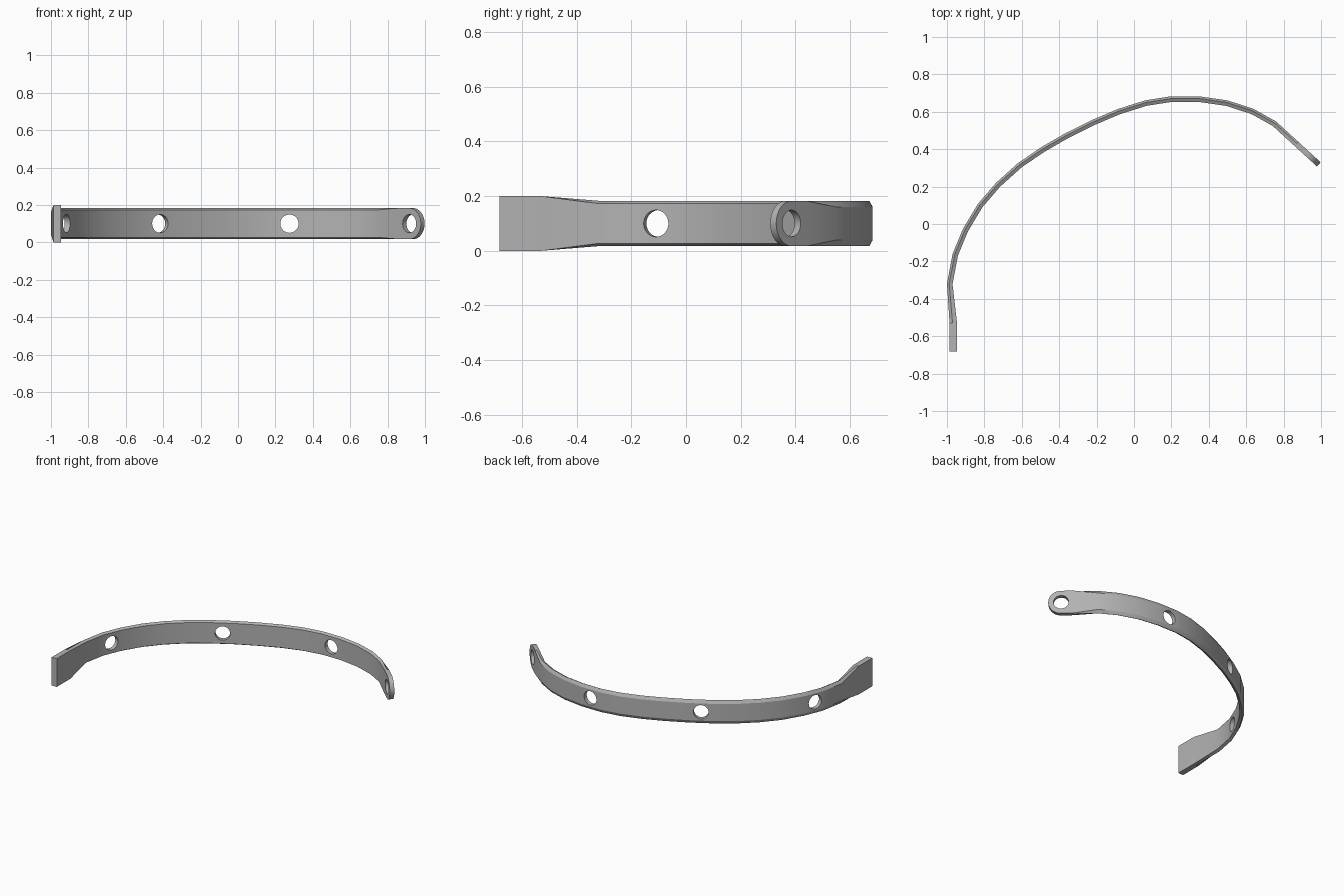
import bpy, bmesh, math
from mathutils import Vector, Matrix

if "Cube" in bpy.data.objects:
    bpy.data.objects.remove(bpy.data.objects["Cube"])

grey = bpy.data.materials.new("plain grey")
grey.use_nodes = True
colour = (0.45, 0.45, 0.45, 1)
grey.diffuse_color = colour
grey.node_tree.nodes["Principled BSDF"].inputs["Base Color"].default_value = colour

MID, RIDGE, INNER, OUTER, HOLE = 0.1, 0.083, 0.073, 0.061, 0.049

# Outer line of the strap in plan, from the flared end to the eyelet
path = [Vector(p) for p in (
    (-0.986, -0.683), (-0.986, -0.53), (-1.0, -0.32), (-0.97, -0.16),
    (-0.915, -0.027), (-0.835, 0.107), (-0.738, 0.22), (-0.62, 0.326),
    (-0.497, 0.41), (-0.364, 0.487), (-0.225, 0.556), (-0.086, 0.615),
    (0.06, 0.661), (0.2, 0.683), (0.353, 0.682), (0.5, 0.661),
    (0.64, 0.615), (0.76, 0.548))]
tip = Vector((0.998, 0.33))
along = (tip - path[-1]).normalized()
eye = tip - along * RIDGE


def inward(t):
    return Vector((t.y, -t.x)).normalized()


# Each ring: plan point, inward direction, thickness, half heights (outer, ridge, inner)
rings = []
for i, p in enumerate(path):
    a = path[max(i - 1, 0)]
    b = path[i + 1] if i + 1 < len(path) else tip
    n = inward((p - a).normalized() + (b - p).normalized())
    if i < 2:
        rings.append((p, Vector((1, 0)), 0.04, (0.1, 0.1, 0.1)))
    else:
        rings.append((p, n, 0.03, (OUTER, RIDGE, INNER)))

# Straight lug with a rounded end
side = inward(along)
rings.append((path[-1].lerp(tip, 0.5), side, 0.03, (RIDGE,) * 3))
for k in range(9):
    a = math.radians(88) * k / 8
    rings.append((eye + along * RIDGE * math.sin(a), side, 0.03,
                  (RIDGE * math.cos(a),) * 3))

bm = bmesh.new()
loops = []
for p, n, thick, (ho, hr, hi) in rings:
    section = [(0, ho), (0.4, hr), (1, hi), (1, -hi), (0.4, -hr), (0, -ho)]
    loops.append([bm.verts.new((*(p + n * thick * d), MID + h)) for d, h in section])
for a, b in zip(loops, loops[1:]):
    for j in range(6):
        k = (j + 1) % 6
        bm.faces.new((a[j], a[k], b[k], b[j]))
bm.faces.new(loops[0])
bm.faces.new(loops[-1])
bmesh.ops.recalc_face_normals(bm, faces=bm.faces)
mesh = bpy.data.meshes.new("curved_strap")
bm.to_mesh(mesh)
bm.free()
strap = bpy.data.objects.new("curved_strap", mesh)
bpy.context.collection.objects.link(strap)
mesh.materials.append(grey)

# Round holes through the strap
holes = [(Vector((-0.93, -0.105)), Vector((0.94, -0.34))),
         (Vector((-0.427, 0.44)), Vector((0.5, -0.86))),
         (Vector((0.275, 0.67)), Vector((0, -1))),
         (eye, side)]
bm = bmesh.new()
for p, n in holes:
    turn = Vector((n.x, n.y, 0)).to_track_quat('Z', 'Y').to_matrix().to_4x4()
    bmesh.ops.create_cone(bm, cap_ends=True, segments=32, radius1=HOLE, radius2=HOLE,
                          depth=0.16, matrix=Matrix.Translation((p.x, p.y, MID)) @ turn)
cut_mesh = bpy.data.meshes.new("hole_cutter")
bm.to_mesh(cut_mesh)
bm.free()
cut_mesh.materials.append(grey)
cutter = bpy.data.objects.new("hole_cutter", cut_mesh)
cutter.hide_render = True
bpy.context.collection.objects.link(cutter)

mod = strap.modifiers.new("holes", 'BOOLEAN')
mod.operation = 'DIFFERENCE'
mod.solver = 'EXACT'
mod.object = cutter
bpy.ops.object.select_all(action='DESELECT')
bpy.context.view_layer.objects.active = strap
strap.select_set(True)
bpy.ops.object.modifier_apply(modifier=mod.name)
bpy.data.objects.remove(cutter)

bpy.ops.object.shade_smooth_by_angle(angle=math.radians(25))
